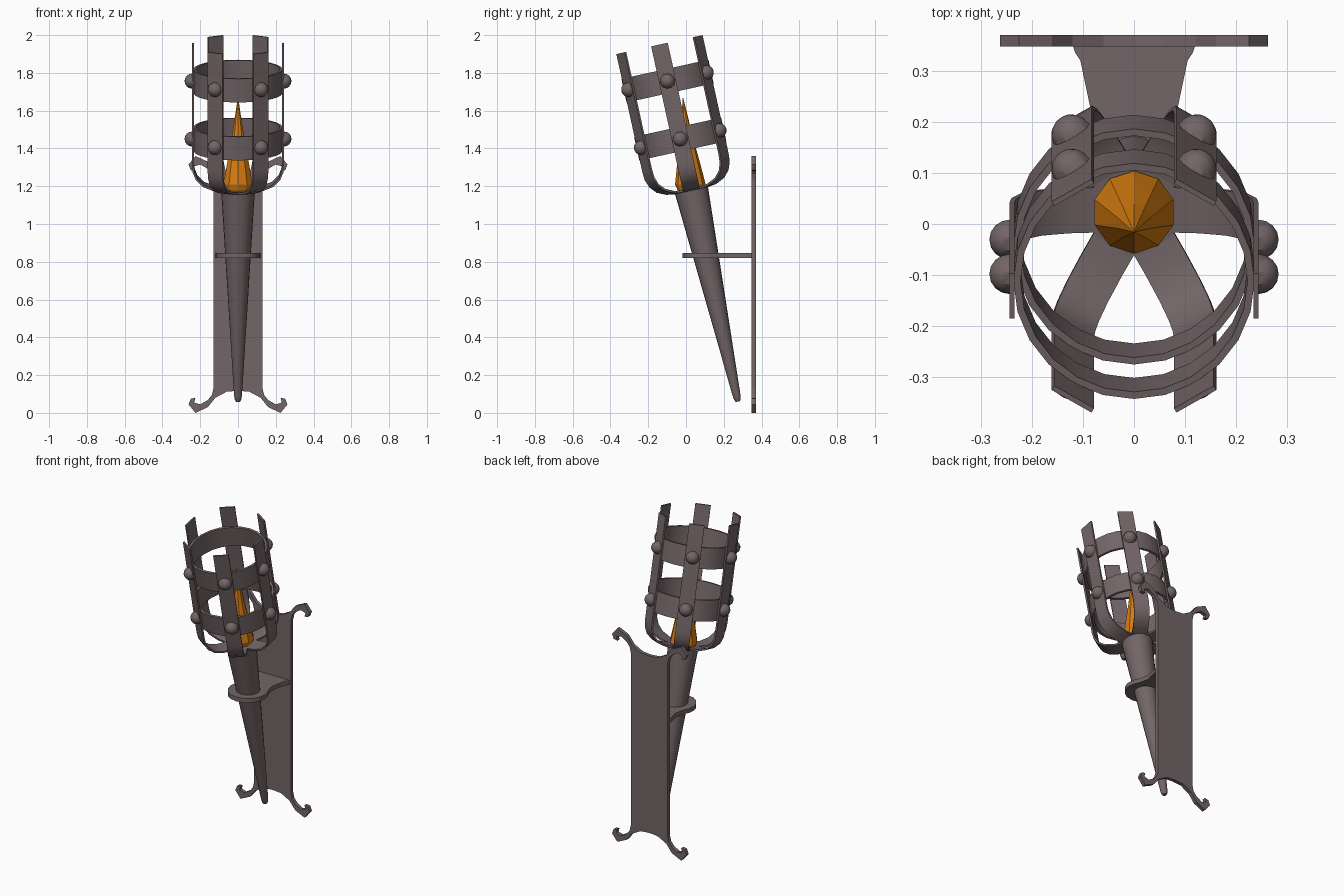
import bpy, bmesh, math
from mathutils import Matrix, Vector

if "Cube" in bpy.data.objects:
    bpy.data.objects.remove(bpy.data.objects["Cube"])

TILT = Matrix.Translation((0, 0.275, 0.06)) @ Matrix.Rotation(math.radians(12.4), 4, 'X')


def material(name, color):
    m = bpy.data.materials.new(name)
    m.diffuse_color = (*color, 1)
    m.use_nodes = True
    m.node_tree.nodes["Principled BSDF"].inputs["Base Color"].default_value = m.diffuse_color
    return m


IRON = material("iron", (0.17, 0.13, 0.135))
FIRE = material("fire", (0.70, 0.21, 0.005))


def finish(name, bm, mat, matrix=Matrix(), smooth=True):
    bmesh.ops.recalc_face_normals(bm, faces=bm.faces)
    me = bpy.data.meshes.new(name)
    bm.to_mesh(me)
    bm.free()
    ob = bpy.data.objects.new(name, me)
    bpy.context.collection.objects.link(ob)
    me.materials.append(mat)
    ob.matrix_world = matrix
    if smooth:
        bpy.ops.object.select_all(action='DESELECT')
        ob.select_set(True)
        bpy.context.view_layer.objects.active = ob
        bpy.ops.object.shade_smooth_by_angle(angle=math.radians(32))
    return ob


def lathe(profile, sides, closed=False):
    """Rings from (radius, height, y shift) points; caps the ends if open."""
    bm = bmesh.new()
    rings = []
    for r, z, dy in profile:
        rings.append([bm.verts.new((r * math.sin(a), dy + r * math.cos(a), z))
                      for a in (2 * math.pi * i / sides for i in range(sides))])
    pairs = list(zip(rings, rings[1:]))
    if closed:
        pairs.append((rings[-1], rings[0]))
    for a, b in pairs:
        for i in range(sides):
            j = (i + 1) % sides
            bm.faces.new((a[i], a[j], b[j], b[i]))
    if not closed:
        bm.faces.new(rings[0])
        bm.faces.new(rings[-1])
    return bm


def prism(outline, offset):
    """Extrude a flat outline by an offset vector."""
    bm = bmesh.new()
    face = bm.faces.new([bm.verts.new(p) for p in outline])
    ext = bmesh.ops.extrude_face_region(bm, geom=[face])
    moved = [g for g in ext['geom'] if isinstance(g, bmesh.types.BMVert)]
    bmesh.ops.translate(bm, verts=moved, vec=Vector(offset))
    return bm


# Tapered handle
finish("handle", lathe([(0.011, 0, 0), (0.018, 0.012, 0), (0.021, 0.035, 0),
                        (0.09, 1.155, 0)], 20), IRON, TILT)

# Flame, leaning less than the handle
finish("flame", lathe([(0.06, 1.16, 0.024), (0.081, 1.21, 0.023), (0.063, 1.31, 0.015),
                       (0.036, 1.45, 0.003), (0.015, 1.58, -0.008), (0.001, 1.67, -0.016)], 10),
       FIRE, smooth=False)

# Cage hoops
RING_T = {"lower": 1.423, "upper": 1.737}
for label, t in RING_T.items():
    lo, hi = t - 0.064, t + 0.064
    finish(label + "_hoop", lathe([(0.222, lo, 0), (0.236, lo, 0), (0.236, hi, 0),
                                   (0.222, hi, 0)], 24, True), IRON, TILT)

# Cage straps, curved in under the basket, with rivets at each hoop
outer = [(0.075, 1.143), (0.13, 1.150), (0.185, 1.172), (0.222, 1.208),
         (0.240, 1.250), (0.244, 1.295), (0.244, 1.935)]
inner = [(0.234, 1.935), (0.234, 1.297), (0.230, 1.254), (0.214, 1.215),
         (0.180, 1.182), (0.128, 1.161), (0.075, 1.154)]
for k in range(6):
    turn = TILT @ Matrix.Rotation(k * math.pi / 3, 4, 'Z')
    finish(f"strap_{k}", prism([(r, -0.045, t) for r, t in outer + inner], (0, 0.09, 0)),
           IRON, turn)
    for label, t in RING_T.items():
        bm = bmesh.new()
        bmesh.ops.create_uvsphere(bm, u_segments=10, v_segments=8, radius=0.04)
        bmesh.ops.bisect_plane(bm, geom=bm.verts[:] + bm.edges[:] + bm.faces[:],
                               plane_co=(0, 0, 0.0), plane_no=(0, 0, 1), clear_inner=True)
        bmesh.ops.holes_fill(bm, edges=[e for e in bm.edges if e.is_boundary])
        finish(f"{label}_rivet_{k}", bm, IRON, turn @ Matrix.Translation((0.243, 0, t))
               @ Matrix.Rotation(math.pi / 2, 4, 'Y'))

# Wall plate with four curled corner hooks
H = 1.36
quarter = [(0.06, 0.112), (0.12, 0.08), (0.16, 0.03), (0.225, 0.0), (0.262, 0.045),
           (0.25, 0.075), (0.225, 0.08), (0.232, 0.055), (0.2, 0.045), (0.16, 0.068),
           (0.138, 0.095), (0.13, 0.13)]
half = [(0, 0.117)] + quarter + [(x, H - z) for x, z in reversed(quarter)] + [(0, H - 0.117)]
full = half + [(-x, z) for x, z in reversed(half[1:-1])]
finish("wall_plate", prism([(x, 0.347, z) for x, z in full], (0, 0.023, 0)), IRON, smooth=False)

# Holder arm: a neck that widens into a round collar about the handle
side = [(0.12, 0.35), (0.115, 0.335), (0.105, 0.32), (0.085, 0.225)]
side += [(0.118 * math.cos(a), 0.1 + 0.118 * math.sin(a))
         for a in (math.radians(d) for d in (35, 15, -5, -25, -45, -65))]
loop = side + [(0, -0.018)] + [(-x, y) for x, y in reversed(side)]
finish("holder_arm", prism([(x, y, 0.82) for x, y in loop], (0, 0, 0.027)), IRON)
